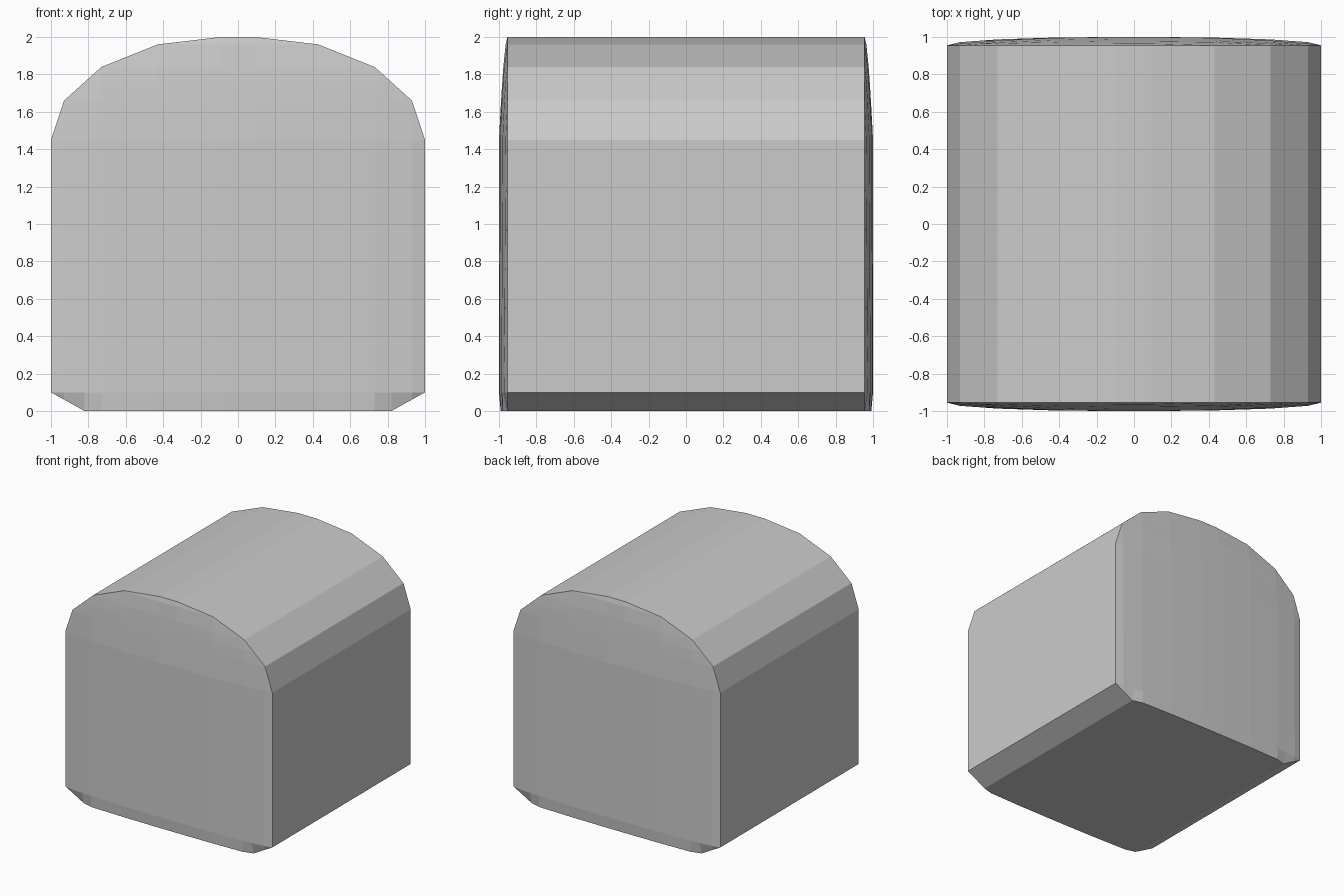
import bpy
import bmesh

if "Cube" in bpy.data.objects:
    bpy.data.objects.remove(bpy.data.objects["Cube"])

# Half of the arched outline (x, z), from the crown down to the side wall
ARCH = [(0.09, 2.0), (0.43, 1.96), (0.73, 1.84), (0.82, 1.759), (0.93, 1.66), (1.0, 1.45)]
ROWS = [0.0, 0.1, 1.45, 1.66, 1.759, 1.84, 1.96, 2.0]
RIM, BULGE = 0.955, 0.045


def bottom(x):
    """Lower outline with a chamfer at each side."""
    return max(0.0, (x - 0.82) / 0.18 * 0.1)


def cap_vert(bm, x, top, row):
    """Point on the gently domed end cap, pinned to the rim at the outline."""
    low = bottom(abs(x))
    z = max(low, min(row, top))
    across = (top - 1.45) / 0.55
    up = min(1.0, (top - z) / 0.55) ** 0.6
    if z < 0.1 and z <= low + 1e-6:
        up = 0.8 if abs(x) < 0.8 else 0.0
    return bm.verts.new((x, -(RIM + BULGE * across * up), z))


bm = bmesh.new()

# Front cap as a grid that collapses onto the arch
columns = [(-x, z) for x, z in reversed(ARCH)] + ARCH
grid = [[cap_vert(bm, x, top, r) for r in ROWS] for x, top in columns]
for a, b in zip(grid, grid[1:]):
    for j in range(len(ROWS) - 1):
        bm.faces.new((a[j], b[j], b[j + 1], a[j + 1]))
bmesh.ops.remove_doubles(bm, verts=bm.verts[:], dist=0.0005)

# Extrude to the mirrored back cap
out = bmesh.ops.extrude_face_region(bm, geom=bm.faces[:], use_keep_orig=True)
for g in out["geom"]:
    if isinstance(g, bmesh.types.BMVert):
        g.co.y = -g.co.y
bmesh.ops.recalc_face_normals(bm, faces=bm.faces[:])

mesh = bpy.data.meshes.new("arched_block")
bm.to_mesh(mesh)
bm.free()
block = bpy.data.objects.new("arched_block", mesh)
bpy.context.collection.objects.link(block)
